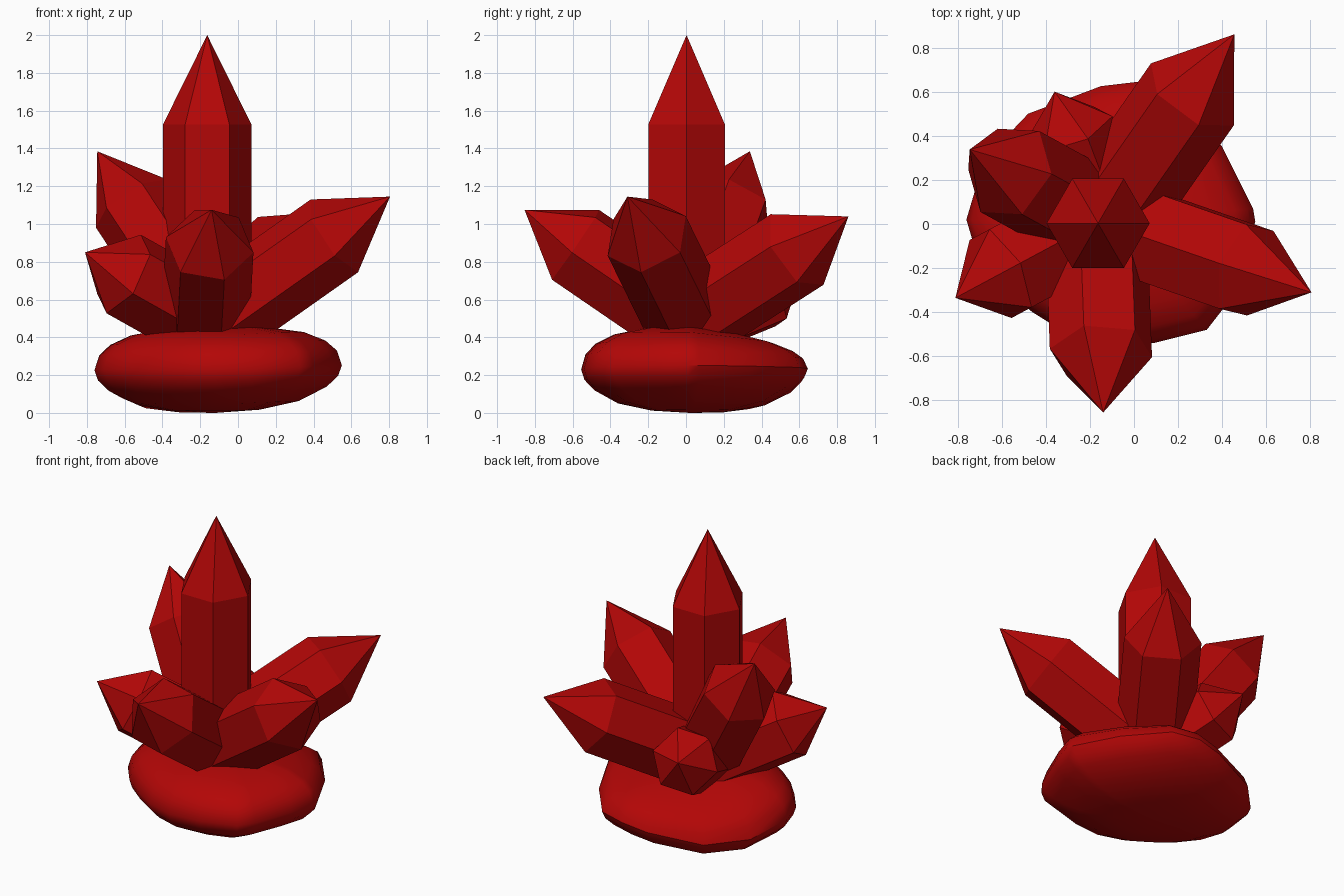
import bpy, bmesh, math
from mathutils import Vector

if "Cube" in bpy.data.objects:
    bpy.data.objects.remove(bpy.data.objects["Cube"])

red = bpy.data.materials.new("red_crystal")
red.diffuse_color = (0.45, 0.002, 0.002, 1)
red.use_nodes = True
red.node_tree.nodes["Principled BSDF"].inputs["Base Color"].default_value = red.diffuse_color


def finish(name, bm):
    bmesh.ops.recalc_face_normals(bm, faces=bm.faces)
    mesh = bpy.data.meshes.new(name)
    bm.to_mesh(mesh)
    bm.free()
    obj = bpy.data.objects.new(name, mesh)
    obj.data.materials.append(red)
    bpy.context.collection.objects.link(obj)
    return obj


def crystal(name, shoulder, tip, length, radius, roll):
    """Hexagonal prism with a pointed end; roll 0 puts two edges at the sides."""
    shoulder, tip = Vector(shoulder), Vector(tip)
    axis = (tip - shoulder).normalized()
    side = axis.cross(Vector((0, 0, 1)))
    side = side.normalized() if side.length > 0.05 else Vector((1, 0, 0))
    up = side.cross(axis).normalized()
    bm = bmesh.new()
    rings = []
    for c in (shoulder - axis * length, shoulder):
        ring = []
        for i in range(6):
            a = math.radians(60 * i + roll)
            ring.append(bm.verts.new(c + (side * math.cos(a) + up * math.sin(a)) * radius))
        rings.append(ring)
    apex = bm.verts.new(tip)
    bm.faces.new(rings[0])
    for i in range(6):
        j = (i + 1) % 6
        bm.faces.new((rings[0][i], rings[0][j], rings[1][j], rings[1][i]))
        bm.faces.new((rings[1][i], rings[1][j], apex))
    finish(name, bm)


# Crystals: central column and the ring of leaning points
crystal("main_crystal", (-0.163, 0.003, 1.527), (-0.163, 0.003, 2.0), 1.2, 0.234, 0)
crystal("back_right_crystal", (0.265, 0.588, 0.865), (0.455, 0.86, 1.04), 0.8, 0.235, 4)
crystal("right_crystal", (0.51, -0.208, 0.937), (0.805, -0.31, 1.145), 0.84, 0.232, 27)
crystal("front_crystal", (-0.15, -0.585, 0.89), (-0.14, -0.855, 1.075), 0.7, 0.236, 12)
crystal("left_front_crystal", (-0.605, -0.225, 0.735), (-0.81, -0.335, 0.85), 0.55, 0.232, 30)
crystal("left_back_crystal", (-0.563, 0.238, 1.108), (-0.745, 0.338, 1.385), 0.85, 0.228, 9)
crystal("small_back_crystal", (-0.295, 0.43, 0.645), (-0.36, 0.6, 0.715), 0.45, 0.21, 12)

# Rock base: one outline seen from above, scaled through stacked rings
outline = [(-0.76, 0.02), (-0.71, -0.15), (-0.6, -0.29), (-0.46, -0.4), (-0.3, -0.5),
           (-0.12, -0.555), (0.09, -0.54), (0.33, -0.48), (0.4, -0.39), (0.5, -0.15),
           (0.55, 0.01), (0.54, 0.07), (0.4, 0.35), (0.2, 0.6), (0.02, 0.645),
           (-0.15, 0.625), (-0.48, 0.5), (-0.68, 0.29)]
rings = [(0.35, 0.012), (0.66, 0.05), (0.88, 0.12), (0.97, 0.175), (1.0, 0.23),
         (0.96, 0.31), (0.87, 0.365), (0.7, 0.415), (0.4, 0.45)]
cx, cy = -0.12, 0.02
bm = bmesh.new()
loops = []
for s, z in rings:
    loop = []
    for x, y in outline:
        px, py = cx + (x - cx) * s, cy + (y - cy) * s
        top = max(0, z - 0.2) / 0.25
        drop = top * 0.13 * max(0, py)  # top slopes down to the back
        lift = 0.04 * max(0, px) + 0.02 * max(0, py)  # rim rises slightly to the right
        if px < 0 and py > 0:  # back left corner sits lower
            lift -= 0.3 * -px * py
        loop.append(bm.verts.new((px, py, max(0, z - drop + lift))))
    loops.append(loop)
n = len(outline)
for a, b in zip(loops, loops[1:]):
    for i in range(n):
        j = (i + 1) % n
        bm.faces.new((a[i], a[j], b[j], b[i]))
for loop, z in ((loops[0], 0.0), (loops[-1], 0.45)):
    c = bm.verts.new((cx, cy, z))
    for i in range(n):
        bm.faces.new((loop[i], loop[(i + 1) % n], c))
rock = finish("rock_base", bm)
bpy.context.view_layer.objects.active = rock
rock.select_set(True)
bpy.ops.object.shade_smooth_by_angle(angle=math.radians(38))
